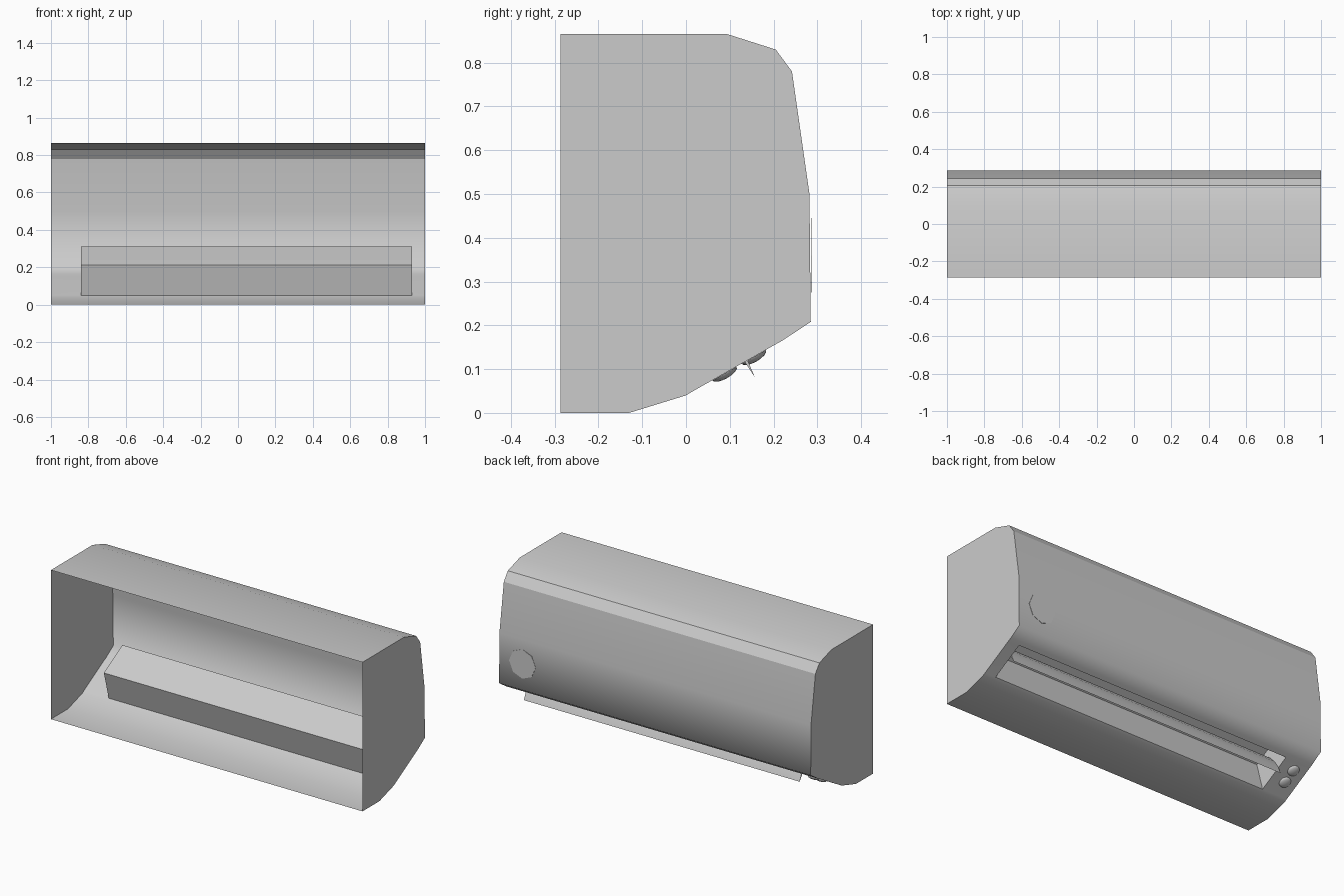
import bpy
import bmesh
from math import radians, atan2
from mathutils import Matrix

if "Cube" in bpy.data.objects:
    bpy.data.objects.remove(bpy.data.objects["Cube"])

grey = bpy.data.materials.new("light_grey_plastic")
grey.use_nodes = True
colour = (0.6, 0.6, 0.6, 1)
grey.diffuse_color = colour
grey.node_tree.nodes["Principled BSDF"].inputs["Base Color"].default_value = colour

VENT_X = (-0.84, 0.93)
VENT_BACK, VENT_FRONT = (0.015, 0.049), (0.2, 0.154)


def finish(name, bm):
    bmesh.ops.recalc_face_normals(bm, faces=bm.faces)
    mesh = bpy.data.meshes.new(name)
    bm.to_mesh(mesh)
    bm.free()
    mesh.materials.append(grey)
    obj = bpy.data.objects.new(name, mesh)
    bpy.context.collection.objects.link(obj)
    return obj


def extrude_profile(name, profile, stations, closed=False, hole=None,
                    sharp=(), caps=True, smooth=True):
    """Sweep a (y, z) profile along x; hole is the (station, segment) cell left open."""
    bm = bmesh.new()
    rows = [[bm.verts.new((x, y, z)) for y, z in profile] for x in stations]
    n = len(profile)
    for s, (a, b) in enumerate(zip(rows, rows[1:])):
        for i in range(n if closed else n - 1):
            if (s, i) != hole:
                j = (i + 1) % n
                bm.faces.new((a[i], a[j], b[j], b[i])).smooth = smooth
        for i in sharp:
            bm.edges.get((a[i], b[i])).smooth = False
    if caps:
        for row in (rows[0], rows[-1]):
            face = bm.faces.new(row)
            for edge in face.edges:
                edge.smooth = False
    return finish(name, bm)


# Casing: thin shell, open towards the wall, with the vent slot in its underside
casing = [(-0.287, 0.865), (0.095, 0.865), (0.205, 0.83), (0.242, 0.78),
          (0.282, 0.5), (0.285, 0.208), (0.22, 0.165), VENT_FRONT, VENT_BACK,
          (0, 0.04), (-0.13, 0), (-0.287, 0)]
extrude_profile("casing", casing, (-1, *VENT_X, 1), hole=(1, 7), sharp=(2, 3))

# Air duct: hood above the vent slot
duct = [VENT_BACK, (-0.03, 0.213), (0.015, 0.24), (0.14, 0.31), VENT_FRONT]
extrude_profile("air_duct", duct, VENT_X, smooth=False)

# Louver: curved blade tapering to its lower edge
blade = [(0.015, 0.237), (0.065, 0.204), (0.104, 0.164), (0.132, 0.12), (0.158, 0.08)]
under = [(y + 0.007, z + 0.004) for y, z in reversed(blade[1:-1])]
extrude_profile("louver", blade + under, VENT_X, closed=True, sharp=(0, 4))

# Indicator domes: shallow half spheres on the sloped underside
slope = atan2(VENT_FRONT[1] - VENT_BACK[1], VENT_FRONT[0] - VENT_BACK[0])
for name, y in (("rear_indicator", 0.088), ("front_indicator", 0.155)):
    z = 0.04 + 0.568 * y
    bm = bmesh.new()
    bmesh.ops.create_uvsphere(bm, u_segments=16, v_segments=8, radius=0.032)
    bmesh.ops.delete(bm, geom=[v for v in bm.verts if v.co.z > 0.001], context="VERTS")
    place = (Matrix.Translation((-0.928, y, z)) @ Matrix.Rotation(slope, 4, "X")
             @ Matrix.Diagonal((1, 1, 0.38, 1)))
    bmesh.ops.transform(bm, matrix=place, verts=bm.verts)
    for face in bm.faces:
        face.smooth = True
    finish(name, bm)

# Badge: thin eight-sided plate on the outer face
bm = bmesh.new()
bmesh.ops.create_cone(bm, cap_ends=True, segments=8, radius1=0.085, radius2=0.085,
                      depth=0.002)
bmesh.ops.transform(bm, verts=bm.verts, matrix=Matrix.Translation((0.85, 0.286, 0.36))
                    @ Matrix.Rotation(radians(90), 4, "X"))
finish("round_badge", bm)
